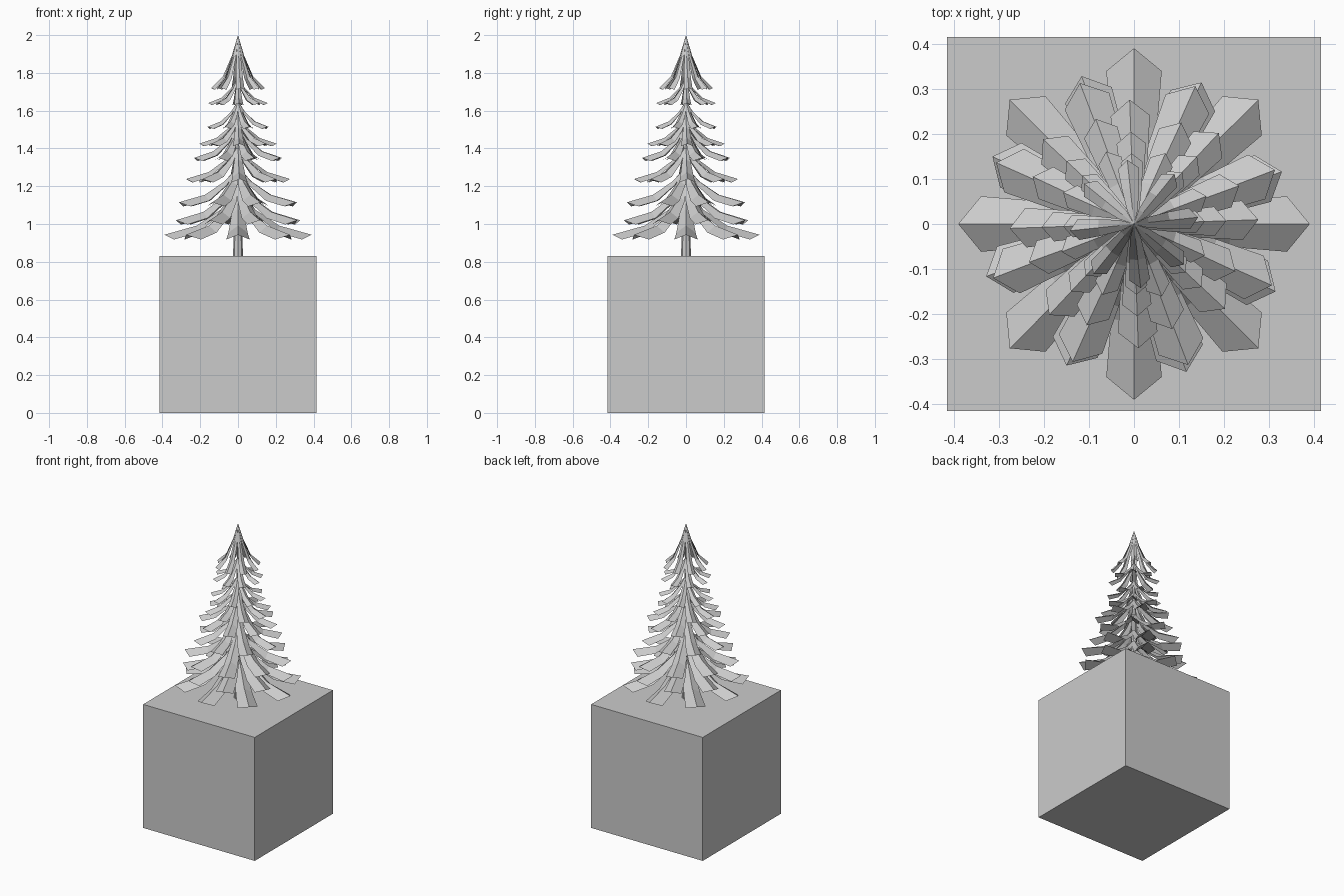
import bpy, bmesh, math

if "Cube" in bpy.data.objects:
    bpy.data.objects.remove(bpy.data.objects["Cube"])

grey = bpy.data.materials.new("light_grey")
grey.diffuse_color = (0.6, 0.6, 0.6, 1)
grey.use_nodes = True
grey.node_tree.nodes["Principled BSDF"].inputs["Base Color"].default_value = grey.diffuse_color


def finish(bm, name):
    mesh = bpy.data.meshes.new(name)
    bm.to_mesh(mesh)
    bm.free()
    mesh.materials.append(grey)
    ob = bpy.data.objects.new(name, mesh)
    bpy.context.collection.objects.link(ob)
    return ob


# square base block
SIDE = 0.83
bm = bmesh.new()
bmesh.ops.create_cube(bm, size=SIDE)
bmesh.ops.translate(bm, verts=bm.verts, vec=(0, 0, SIDE / 2))
finish(bm, "base_block")

# tapered trunk
bm = bmesh.new()
bmesh.ops.create_cone(bm, cap_ends=True, segments=8, radius1=0.026, radius2=0.004, depth=1.07)
bmesh.ops.translate(bm, verts=bm.verts, vec=(0, 0, SIDE + 1.07 / 2))
finish(bm, "trunk")

# drooping bough: (ridge reach, ridge rise, edge reach, half width, edge drop)
STATIONS = [(0.02, 1.00, 0.02, 0.020, 0.00),
            (0.23, 0.61, 0.22, 0.085, 0.055),
            (0.56, 0.22, 0.54, 0.130, 0.095),
            (1.00, 0.00, 0.87, 0.158, 0.065)]


def add_bough(bm, angle, reach, tip_z, rise, apex):
    c, s = math.cos(angle), math.sin(angle)

    def vert(r, w, z):
        return bm.verts.new((r * c - w * s, r * s + w * c, z))

    rows = []
    for i, (f, h, ef, hw, drop) in enumerate(STATIONS):
        if apex and i == 0:
            f = ef = hw = 0.002
        z = tip_z + h * rise
        rows.append([vert(ef * reach, hw * reach * k, z - drop * reach) if k
                     else vert(f * reach, 0, z) for k in (-1, 0, 1)])
    for a, b in zip(rows, rows[1:]):
        for k in (0, 1):
            bm.faces.new((a[k], b[k], b[k + 1], a[k + 1]))


# tiers from the bottom: (tip height, reach, rise, turn in degrees)
TIERS = [(0.943, 0.390, 0.22, 0), (1.02, 0.348, 0.20, 19.5), (1.115, 0.335, 0.18, 21),
         (1.238, 0.276, 0.17, 2), (1.35, 0.248, 0.16, 20), (1.425, 0.205, 0.14, 2),
         (1.515, 0.172, 0.13, 21), (1.64, 0.157, 0.13, 2), (1.72, 0.143, 0.28, 6)]
for n, (z, reach, rise, turn) in enumerate(TIERS):
    bm = bmesh.new()
    for i in range(8):
        add_bough(bm, math.radians(turn + 45 * i), reach, z, rise, n == len(TIERS) - 1)
    finish(bm, f"bough_tier_{n + 1}")
